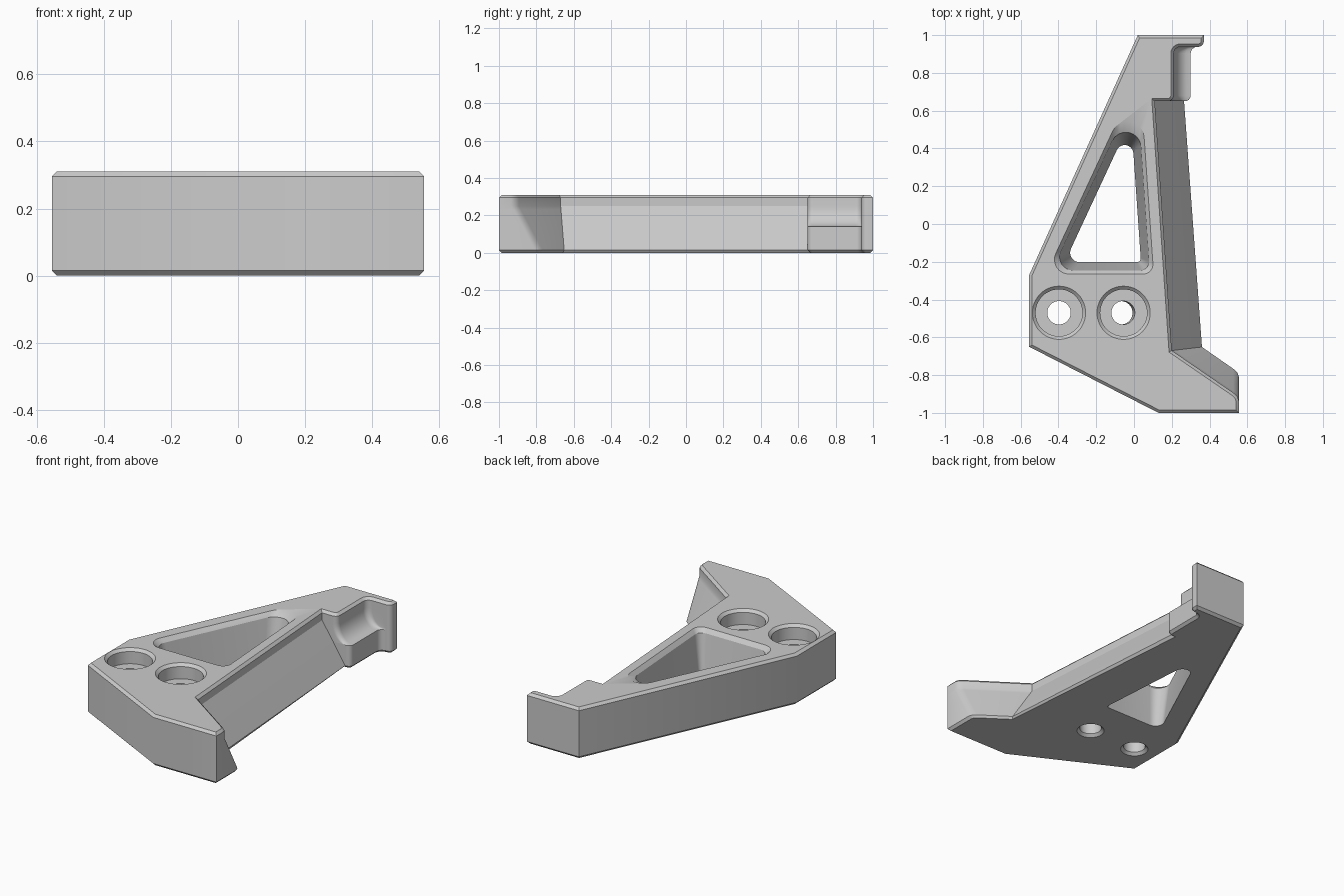
import bpy, bmesh, math
from mathutils import Vector

cube = bpy.data.objects.get("Cube")
if cube:
    bpy.data.objects.remove(cube, do_unlink=True)

H = 0.31        # body height
EDGE = 0.015    # edge chamfer

grey = bpy.data.materials.new("metal_grey")
grey.use_nodes = True
grey.diffuse_color = (0.6, 0.6, 0.6, 1)
grey.node_tree.nodes["Principled BSDF"].inputs["Base Color"].default_value = grey.diffuse_color


def arc(cx, cy, r, a0, a1, n=6):
    angles = [math.radians(a0 + (a1 - a0) * i / n) for i in range(n + 1)]
    return [(cx + r * math.cos(a), cy + r * math.sin(a)) for a in angles]


def inset(pts, d):
    """Move a counter-clockwise outline inwards with mitred corners."""
    out = []
    for i, p in enumerate(pts):
        p, a, b = Vector(p), Vector(pts[i - 1]), Vector(pts[(i + 1) % len(pts)])
        e, f = (p - a).normalized(), (b - p).normalized()
        n, m = Vector((-e.y, e.x)), Vector((-f.y, f.x))
        out.append(p + (n + m) * d / (1 + n.dot(m)))
    return out


def round_poly(corners, radii, n=8):
    """Round the convex corners of a counter-clockwise outline."""
    out = []
    for i, (c, r) in enumerate(zip(corners, radii)):
        c = Vector(c)
        e = (c - Vector(corners[i - 1])).normalized()
        f = (Vector(corners[(i + 1) % len(corners)]) - c).normalized()
        n1, n2 = Vector((-e.y, e.x)), Vector((-f.y, f.x))
        mid = c + (n1 + n2) * r / (1 + n1.dot(n2))
        start = math.degrees(math.atan2(-n1.y, -n1.x))
        out += arc(mid.x, mid.y, r, start, start + math.degrees(e.angle(f)), n)
    return out


def loft(name, layers):
    """Join outlines of equal length, given as (z, points), into a solid."""
    bm = bmesh.new()
    rings = [[bm.verts.new((p[0], p[1], z)) for p in pts] for z, pts in layers]
    bm.faces.new(rings[0][::-1])
    bm.faces.new(rings[-1])
    for low, high in zip(rings, rings[1:]):
        for i in range(len(low)):
            bm.faces.new((low[i - 1], low[i], high[i], high[i - 1]))
    mesh = bpy.data.meshes.new(name)
    bm.to_mesh(mesh)
    bm.free()
    mesh.materials.append(grey)
    obj = bpy.data.objects.new(name, mesh)
    bpy.context.collection.objects.link(obj)
    return obj


def outline(z):
    """Body section at height z: sloped flank, raked toe and scooped notch."""
    t = min(z / 0.25, 1)

    def mix(a, b):
        return tuple(Vector(a).lerp(Vector(b), t))

    # Notch wall: upright, then a concave quarter round, then upright
    k = min(max((z - 0.14) / 0.11, 0), 1)
    wall = 0.21 + 0.09 * (1 - math.sqrt(1 - (1 - k) ** 2))
    foot = mix((0.28, 0.65), (0.11, 0.65))
    toe = Vector(mix((0.555, -0.78), (0.555, -0.915)))
    pts = [(-0.555, -0.27), (-0.555, -0.65), (0.13, -1), (0.555, -1)]
    pts += [(toe.x, toe.y - 0.02), (toe.x - 0.008, toe.y + 0.002),
            (toe.x - 0.03, toe.y + 0.022)]
    pts.append(mix((0.37, -0.65), (0.2, -0.67)))
    pts.append((min(foot[0], wall - 0.035), 0.65))
    pts += arc(wall - 0.03, 0.68, 0.03, -90, 0)
    pts += arc(wall + 0.035, 0.903, 0.035, 180, 90)
    pts += arc(0.34, 0.968, 0.03, -90, 0)
    pts += [(0.37, 1), (0.02, 1)]
    return pts


# Main body
levels = [EDGE, 0.139] + [0.14 + 0.11 * (i / 9) ** 1.5 for i in range(10)] + [H - EDGE]
layers = [(0, inset(outline(0), EDGE))]
layers += [(z, outline(z)) for z in levels]
layers.append((H, inset(outline(H), EDGE)))
body = loft("bracket_body", layers)

# Tapered triangular window with a chamfered rim
triangle = [(-0.465, -0.265), (0.104, -0.265), (0.03, 0.80)]


def window(d, radii):
    return round_poly(inset(triangle, d), radii)


cutters = [loft("window_cutter", [
    (-0.01, window(0.064, (0.05, 0.02, 0.045))),
    (H - 0.025, window(0.02, (0.07, 0.045, 0.08))),
    (H + 0.01, window(-0.008, (0.08, 0.055, 0.09)))])]


# Counterbored holes, the inner one slightly tilted
def circle(x, r):
    return arc(x, -0.47, r, 0, 352.5, 47)


for x, lean in ((-0.397, 0), (-0.055, 0.03)):
    cutters.append(loft("counterbore_cutter", [
        (H - 0.09, circle(x, 0.124)), (H - 0.016, circle(x, 0.124)),
        (H + 0.016, circle(x, 0.158))]))
    cutters.append(loft("bolt_hole_cutter", [
        (-0.016, circle(x - lean / 2, 0.094)), (0.016, circle(x - lean / 2, 0.062)),
        (H - 0.05, circle(x, 0.062))]))

bpy.ops.object.select_all(action='DESELECT')
body.select_set(True)
bpy.context.view_layer.objects.active = body
for cutter in cutters:
    cutter.hide_render = True
    mod = body.modifiers.new("cut", 'BOOLEAN')
    mod.operation = 'DIFFERENCE'
    mod.solver = 'EXACT'
    mod.object = cutter
    bpy.ops.object.modifier_apply(modifier=mod.name)
    bpy.data.objects.remove(cutter, do_unlink=True)

bpy.ops.object.shade_smooth_by_angle(angle=math.radians(30))
